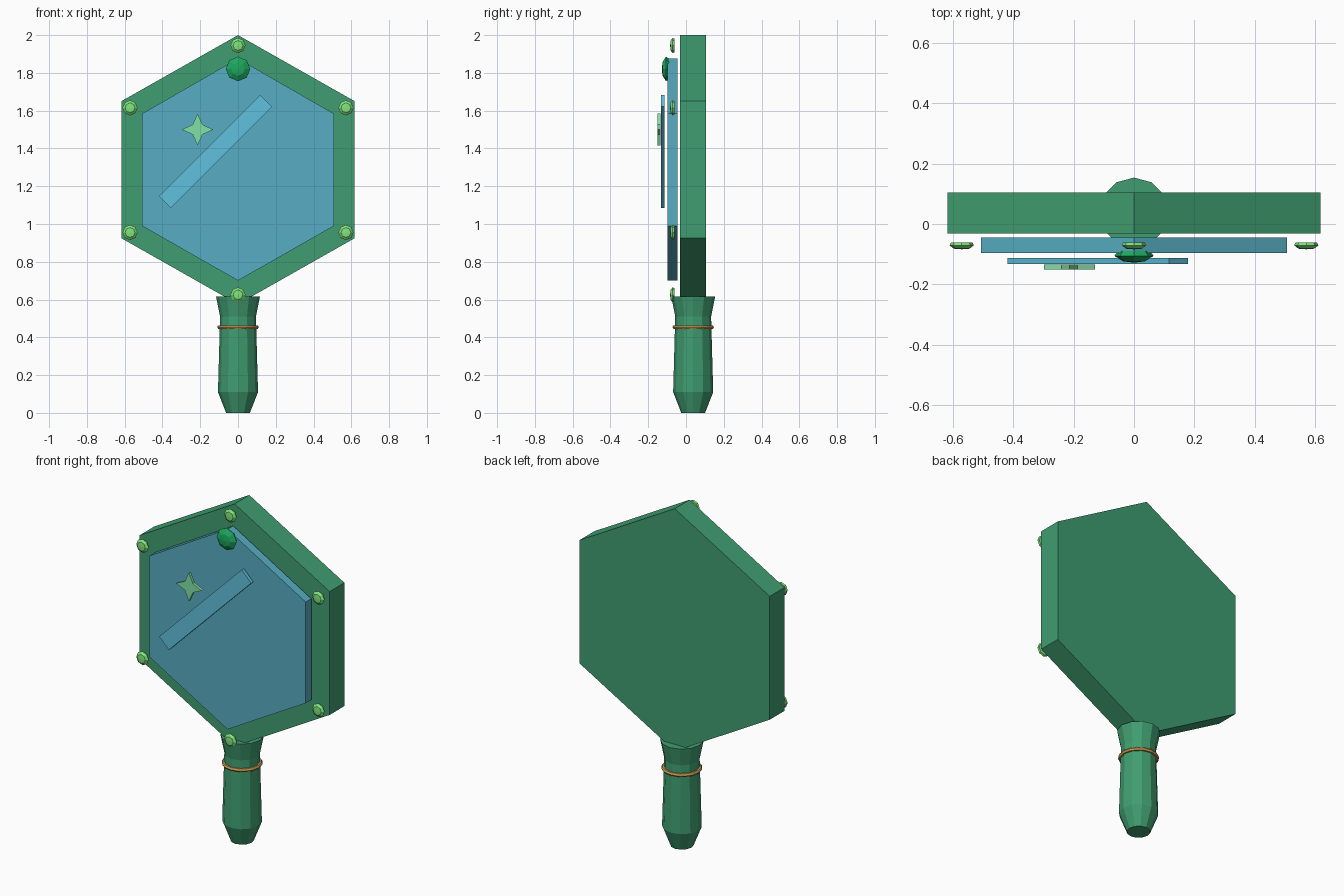
import bpy, bmesh, math
from math import sin, cos, pi, radians

if "Cube" in bpy.data.objects:
    bpy.data.objects.remove(bpy.data.objects["Cube"])


def material(name, r, g, b):
    m = bpy.data.materials.new(name)
    m.diffuse_color = [(c / 255) ** 2.2 for c in (r, g, b)] + [1]
    m.use_nodes = True
    m.node_tree.nodes["Principled BSDF"].inputs["Base Color"].default_value = m.diffuse_color
    return m


GREEN = material("frame green", 66, 156, 112)
BLUE = material("glass blue", 88, 172, 194)
SHINE = material("glint blue", 96, 192, 220)
MINT = material("sparkle mint", 128, 224, 164)
LIME = material("stud lime", 128, 228, 124)
EMERALD = material("emerald", 34, 166, 94)
GOLD = material("gold", 205, 160, 88)


def finish(name, bm, mat):
    bmesh.ops.recalc_face_normals(bm, faces=bm.faces)
    me = bpy.data.meshes.new(name)
    bm.to_mesh(me)
    bm.free()
    me.materials.append(mat)
    ob = bpy.data.objects.new(name, me)
    bpy.context.collection.objects.link(ob)
    return ob


def prism(name, pts, front, back, mat):
    """Extrude an x-z outline from y=front to y=back."""
    bm = bmesh.new()
    a = [bm.verts.new((x, front, z)) for x, z in pts]
    b = [bm.verts.new((x, back, z)) for x, z in pts]
    bm.faces.new(a)
    bm.faces.new(b)
    n = len(pts)
    for i in range(n):
        j = (i + 1) % n
        bm.faces.new((a[i], a[j], b[j], b[i]))
    return finish(name, bm, mat)


def lathe(name, profile, sides, mat):
    """Revolve (radius, height) points about z; the ends lie on the axis."""
    bm = bmesh.new()
    vs = [bm.verts.new((r, 0, h)) for r, h in profile]
    es = [bm.edges.new(p) for p in zip(vs, vs[1:])]
    bmesh.ops.spin(bm, geom=vs + es, cent=(0, 0, 0), axis=(0, 0, 1),
                   angle=2 * pi, steps=sides)
    bmesh.ops.remove_doubles(bm, verts=bm.verts, dist=1e-4)
    return finish(name, bm, mat)


def hexagon(w, side_top, side_bottom, top, bottom):
    return [(0, top), (w, side_top), (w, side_bottom),
            (0, bottom), (-w, side_bottom), (-w, side_top)]


# Frame plate and glass
prism("frame", hexagon(0.618, 1.65, 0.925, 2.0, 0.575), -0.032, 0.105, GREEN)
prism("mirror_glass", hexagon(0.508, 1.584, 0.99, 1.876, 0.70), -0.097, -0.045, BLUE)

# Diagonal reflection bar
L, W, d = 0.379, 0.044, math.sqrt(0.5)
bar = [(-0.12 + d * (u - v), 1.384 + d * (u + v))
       for u, v in ((-L, -W), (L, -W), (L, W), (-L, W))]
prism("reflection_bar", bar, -0.133, -0.113, SHINE)

# Four-pointed sparkle
star = []
for i in range(8):
    r = 0.037 if i % 2 else 0.084
    star.append((-0.214 + r * cos(i * pi / 4), 1.5 + r * sin(i * pi / 4)))
prism("sparkle", star, -0.151, -0.134, MINT)

# Corner studs
for i in range(6):
    a = radians(90 + 60 * i)
    stud = lathe(f"corner_stud_{i + 1}",
                 [(0, 0.022), (0.026, 0.02), (0.04, 0.009), (0.036, 0), (0, 0)], 8, LIME)
    stud.location = (0.66 * cos(a), -0.062, 1.285 + 0.66 * sin(a))
    stud.rotation_euler.x = pi / 2

# Large gem at the top
gem = lathe("crown_gem",
            [(0, 0.042), (0.036, 0.038), (0.065, 0.02), (0.054, 0.004), (0, 0)], 8, EMERALD)
gem.location = (0, -0.086, 1.821)
gem.rotation_euler.x = pi / 2

# Handle
handle = lathe("handle", [(0, 0), (0.063, 0), (0.106, 0.11), (0.095, 0.51),
                          (0.116, 0.615), (0, 0.615)], 12, GREEN)
handle.location.y = 0.038

# Gold band round the handle
bpy.ops.mesh.primitive_torus_add(major_segments=16, minor_segments=6, major_radius=0.099,
                                 minor_radius=0.011, location=(0, 0.038, 0.454))
band = bpy.context.object
band.name = "handle_band"
band.data.materials.append(GOLD)
